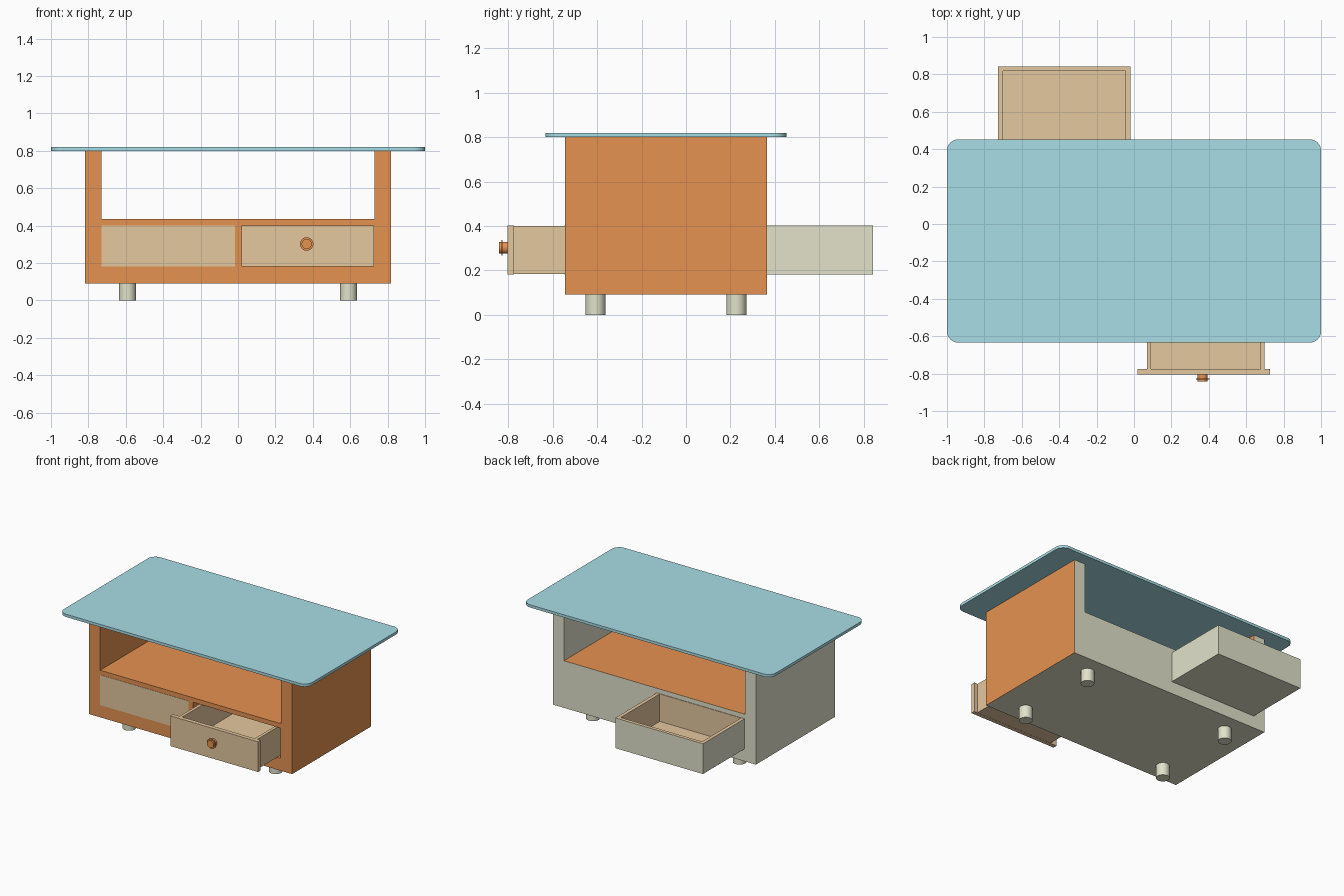
import bpy, bmesh, math
from mathutils import Matrix, Vector

if "Cube" in bpy.data.objects:
    bpy.data.objects.remove(bpy.data.objects["Cube"])


def material(name, r, g, b):
    lin = [((c / 255 + 0.055) / 1.055) ** 2.4 for c in (r, g, b)]
    m = bpy.data.materials.new(name)
    m.diffuse_color = (*lin, 1)
    m.use_nodes = True
    m.node_tree.nodes["Principled BSDF"].inputs["Base Color"].default_value = m.diffuse_color
    return m


ORANGE = material("orange_wood", 229, 146, 81)
TAN = material("tan_wood", 229, 200, 159)
TEAL = material("teal_glass", 169, 222, 230)
GREY = material("pale_grey", 226, 226, 203)


def finish(bm, name, *mats):
    me = bpy.data.meshes.new(name)
    bm.to_mesh(me)
    bm.free()
    for m in mats:
        me.materials.append(m)
    ob = bpy.data.objects.new(name, me)
    bpy.context.collection.objects.link(ob)
    return ob


def box_bm(x0, x1, y0, y1, z0, z1):
    bm = bmesh.new()
    size = Matrix.Diagonal((x1 - x0, y1 - y0, z1 - z0, 1))
    mid = Matrix.Translation(((x0 + x1) / 2, (y0 + y1) / 2, (z0 + z1) / 2))
    bmesh.ops.create_cube(bm, size=1, matrix=mid @ size)
    return bm


def prism_bm(points, direction):
    bm = bmesh.new()
    face = bm.faces.new([bm.verts.new(p) for p in points])
    res = bmesh.ops.extrude_face_region(bm, geom=[face])
    verts = [v for v in res["geom"] if isinstance(v, bmesh.types.BMVert)]
    bmesh.ops.translate(bm, verts=verts, vec=Vector(direction))
    bmesh.ops.recalc_face_normals(bm, faces=bm.faces)
    return bm


def tray(name, dims, wall, outside):
    # Open box: the top face is inset, then sunk to make the inside
    bm = box_bm(*dims)
    bm.normal_update()
    top = max(bm.faces, key=lambda f: f.normal.z)
    shell = [f for f in bm.faces if f != top]
    bmesh.ops.inset_region(bm, faces=[top], thickness=wall, use_even_offset=True)
    bm.normal_update()
    bmesh.ops.inset_region(bm, faces=[top], thickness=0, depth=-(dims[5] - dims[4] - 0.02))
    for f in bm.faces:
        f.material_index = 1 if f in shell else 0
    return finish(bm, name, TAN, outside)


def cylinder(name, mat, radius, a, b, segments=32):
    a, b = Vector(a), Vector(b)
    bm = bmesh.new()
    rot = (b - a).to_track_quat('Z', 'Y').to_matrix().to_4x4()
    bmesh.ops.create_cone(bm, cap_ends=True, segments=segments, radius1=radius, radius2=radius,
                          depth=(b - a).length, matrix=Matrix.Translation((a + b) / 2) @ rot)
    ob = finish(bm, name, mat)
    bpy.context.view_layer.objects.active = ob
    ob.select_set(True)
    bpy.ops.object.shade_smooth_by_angle(angle=math.radians(40))
    ob.select_set(False)
    return ob


# Cabinet: U profile extruded from front to back
Y0, Y1 = -0.545, 0.364
profile = [(-0.818, 0.092), (0.818, 0.092), (0.818, 0.80), (0.729, 0.80),
           (0.729, 0.435), (-0.729, 0.435), (-0.729, 0.80), (-0.818, 0.80)]
cabinet = finish(prism_bm([(x, Y0, z) for x, z in profile], (0, Y1 - Y0, 0)),
                 "cabinet", ORANGE, GREY)
# Back, left-facing and under faces are pale grey
for p in cabinet.data.polygons:
    n = p.normal
    p.material_index = 1 if n.y > 0.5 or n.x < -0.5 or n.z < -0.5 else 0

# Opening for the right drawer
cutter = finish(box_bm(0.018, 0.726, -0.7, 0.33, 0.182, 0.402), "drawer_opening_cutter", ORANGE)
cutter.hide_render = True
mod = cabinet.modifiers.new("opening", 'BOOLEAN')
mod.operation, mod.solver, mod.object = 'DIFFERENCE', 'EXACT', cutter
bpy.context.view_layer.objects.active = cabinet
bpy.ops.object.modifier_apply(modifier=mod.name)
bpy.data.objects.remove(cutter)

# Left drawer: flush front plate, tray sticking out of the back
finish(box_bm(-0.729, -0.017, Y0 - 0.002, Y0 + 0.005, 0.182, 0.402), "left_drawer_front", TAN)
tray("left_drawer_tray", (-0.727, -0.02, 0.342, 0.843, 0.182, 0.402), 0.026, GREY)

# Right drawer: pulled out to the front, with knob
finish(box_bm(0.018, 0.726, -0.805, -0.775, 0.182, 0.402), "right_drawer_front", TAN)
tray("right_drawer_tray", (0.07, 0.698, -0.797, 0.10, 0.183, 0.401), 0.022, TAN)
KX, KZ = 0.367, 0.302
cylinder("knob", ORANGE, 0.027, (KX, -0.80, KZ), (KX, -0.843, KZ))
cylinder("knob_rim", ORANGE, 0.036, (KX, -0.827, KZ), (KX, -0.832, KZ))

# Table top with rounded corners
r = 0.06
corners = [(1 - r, 0.452 - r), (-1 + r, 0.452 - r), (-1 + r, -0.634 + r), (1 - r, -0.634 + r)]
outline = []
for i, (x, y) in enumerate(corners):
    for k in range(9):
        a = math.pi / 2 * (i + k / 8)
        outline.append((x + r * math.cos(a), y + r * math.sin(a), 0.80))
finish(prism_bm(outline, (0, 0, 0.02)), "table_top", TEAL)

# Legs
for x in (-0.591, 0.591):
    for y in (-0.408, 0.227):
        cylinder("leg", GREY, 0.045, (x, y, 0), (x, y, 0.10))
